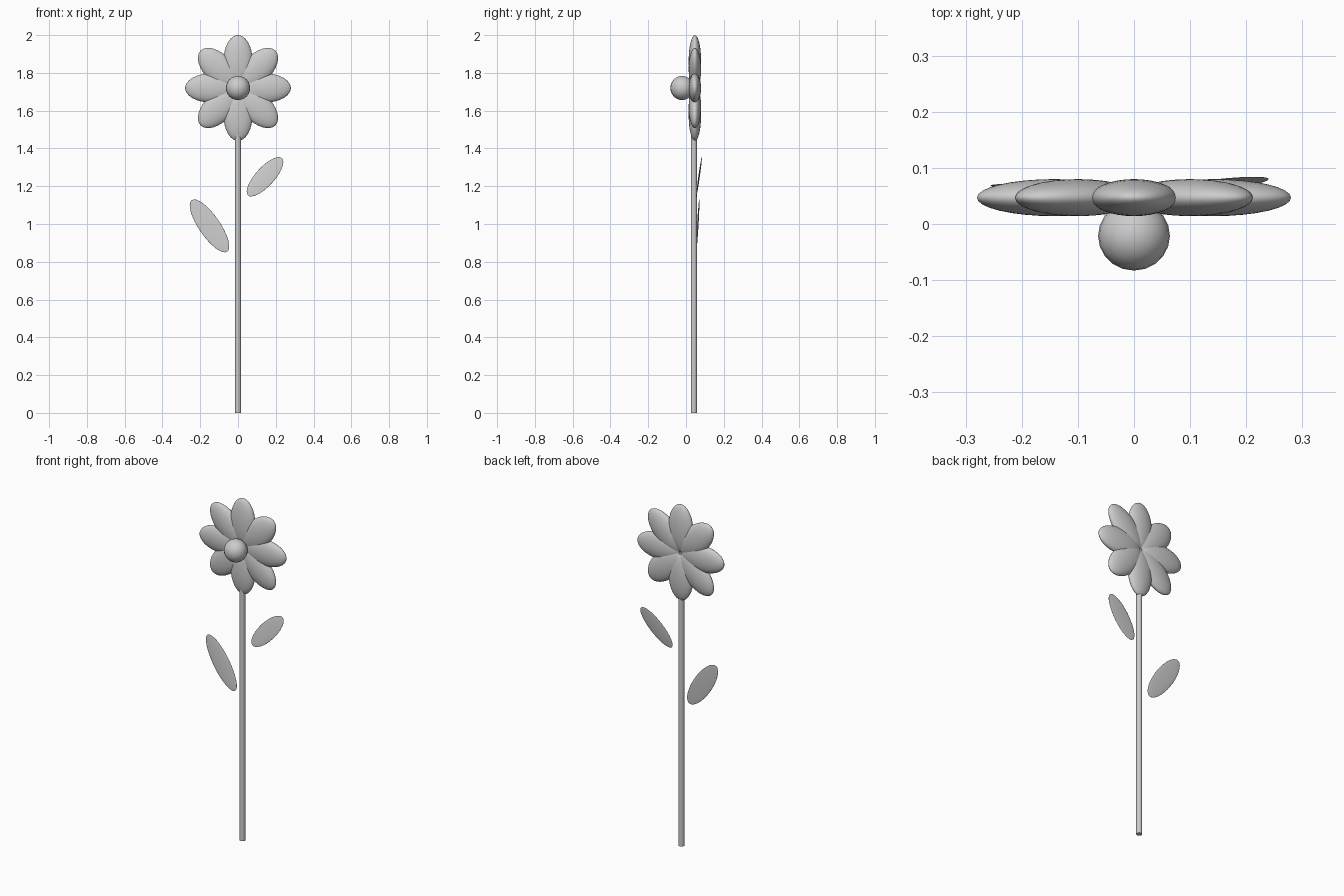
import bpy
import math
from mathutils import Matrix, Vector

cube = bpy.data.objects.get("Cube")
if cube:
    bpy.data.objects.remove(cube, do_unlink=True)

# Single plain material
grey = bpy.data.materials.new("light_grey")
grey.use_nodes = True
colour = (0.6, 0.6, 0.6, 1)
grey.diffuse_color = colour
grey.node_tree.nodes["Principled BSDF"].inputs["Base Color"].default_value = colour

FLOWER_Z = 1.72
PETAL_Y = 0.047


def finish(name):
    obj = bpy.context.object
    obj.name = name
    obj.data.materials.append(grey)
    bpy.ops.object.shade_smooth_by_angle(angle=math.radians(40))
    return obj


def ellipsoid(name, centre, radii, turn=0, lean=0, segments=32, rings=16):
    """Ellipsoid turned in the front plane, then leaned back about x."""
    bpy.ops.mesh.primitive_uv_sphere_add(segments=segments, ring_count=rings, radius=1)
    obj = finish(name)
    obj.matrix_world = (Matrix.Translation(Vector(centre))
                        @ Matrix.Rotation(lean, 4, 'X')
                        @ Matrix.Rotation(turn, 4, 'Y')
                        @ Matrix.Diagonal((*radii, 1)))
    return obj


# Stem, ending inside the flower head
bpy.ops.mesh.primitive_cylinder_add(vertices=16, radius=0.016, depth=FLOWER_Z,
                                    location=(0, 0.042, FLOWER_Z / 2))
finish("stem")

# Ring of petals
for i in range(8):
    a = i * math.tau / 8
    ellipsoid(f"petal_{i + 1}",
              (0.142 * math.sin(a), PETAL_Y, FLOWER_Z + 0.142 * math.cos(a)),
              (0.077, 0.033, 0.138), turn=a)

# Round flower centre, in front of the petals
ellipsoid("flower_centre", (0, -0.021, FLOWER_Z), (0.064, 0.062, 0.064),
          segments=20, rings=12)

# Thin leaves on both sides, leaning slightly back
ellipsoid("left_leaf", (0.143, 0.069, 1.25), (0.05, 0.004, 0.134),
          turn=math.radians(42), lean=-0.14)
ellipsoid("right_leaf", (-0.151, 0.062, 0.99), (0.056, 0.004, 0.166),
          turn=math.radians(-34.5), lean=-0.06)
